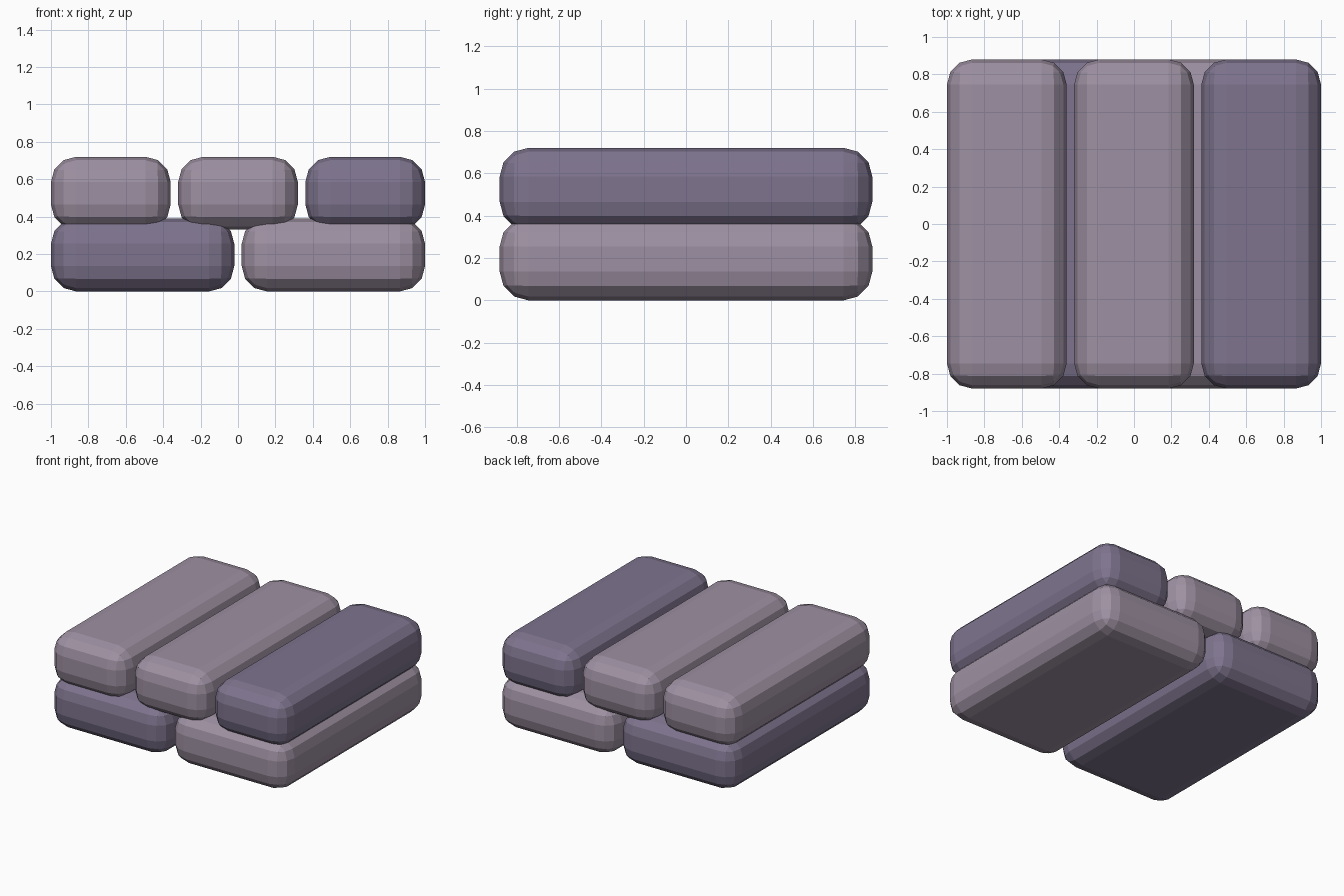
import bpy

if "Cube" in bpy.data.objects:
    bpy.data.objects.remove(bpy.data.objects["Cube"])

BEVEL = 0.135
DEPTH = 1.76
HEIGHT = 0.39


def material(name, rgb):
    m = bpy.data.materials.new(name)
    m.diffuse_color = (*rgb, 1)
    m.use_nodes = True
    m.node_tree.nodes["Principled BSDF"].inputs["Base Color"].default_value = m.diffuse_color
    return m


light = material("pale_mauve", (0.34, 0.28, 0.36))
dark = material("dusky_purple", (0.21, 0.175, 0.27))


def cushion(name, x0, x1, z0, mat):
    """Rounded block spanning x0..x1, resting at z0."""
    bpy.ops.mesh.primitive_cube_add(size=1, location=((x0 + x1) / 2, 0, z0 + HEIGHT / 2))
    ob = bpy.context.object
    ob.name = name
    ob.scale = (x1 - x0, DEPTH, HEIGHT)
    bpy.ops.object.transform_apply(location=False, rotation=False, scale=True)
    bev = ob.modifiers.new("rounding", 'BEVEL')
    bev.width = BEVEL
    bev.segments = 3
    ob.data.materials.append(mat)


# Bottom row: two wide blocks
cushion("lower_block_left", -1.0, -0.02, 0, dark)
cushion("lower_block_right", 0.02, 1.0, 0, light)

# Top row: three narrow blocks, sunk slightly into the bottom row
cushion("upper_block_left", -1.0, -0.36, 0.33, light)
cushion("upper_block_middle", -0.32, 0.32, 0.33, light)
cushion("upper_block_right", 0.36, 1.0, 0.33, dark)
